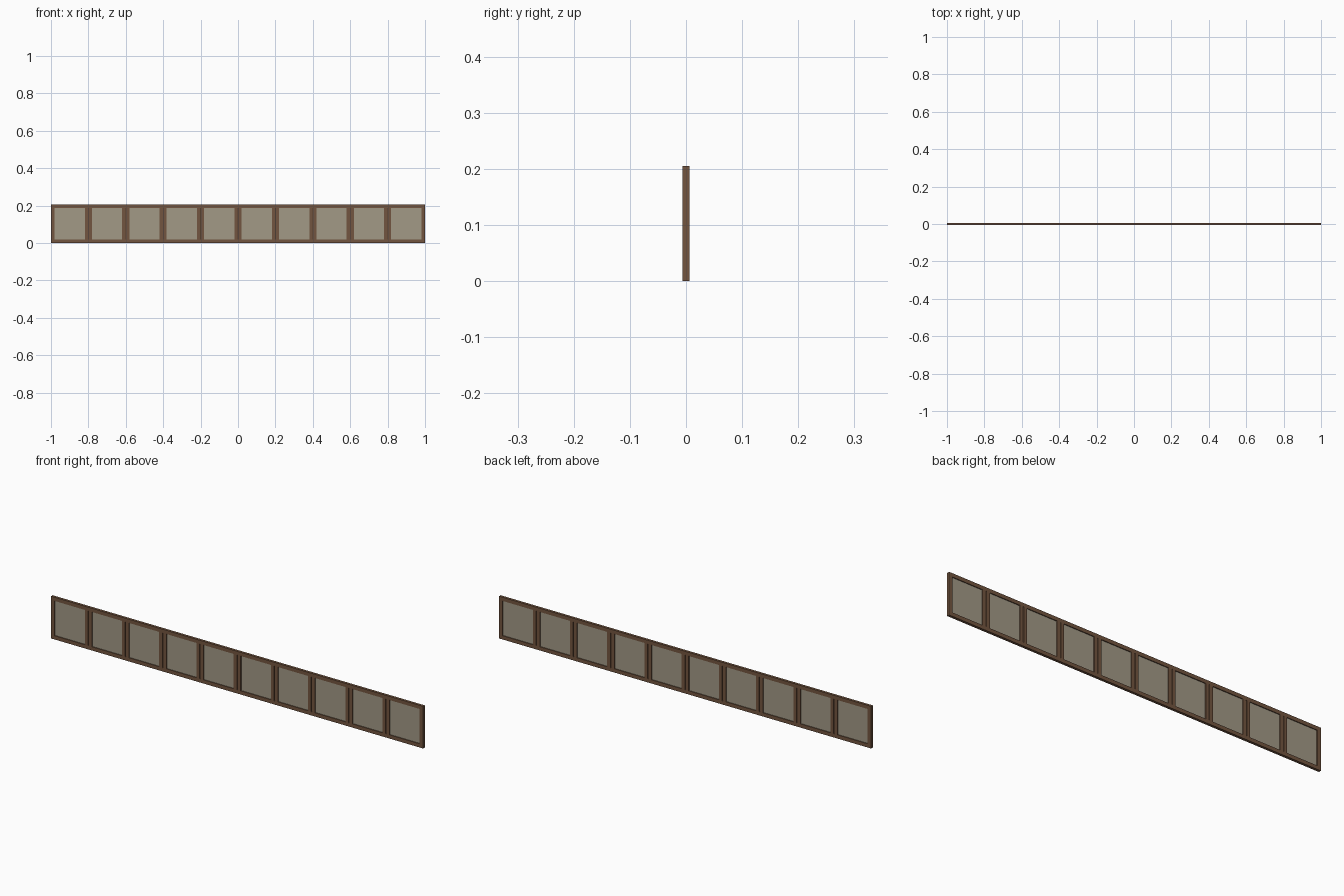
import bpy

if "Cube" in bpy.data.objects:
    bpy.data.objects.remove(bpy.data.objects["Cube"])

BAYS = 10
WIDTH = 2.0 / BAYS
HEIGHT = 0.205
DEPTH = 0.0125
STILE = 0.019
RAIL = 0.018
GAP = 0.004


def material(name, rgb):
    m = bpy.data.materials.new(name)
    m.diffuse_color = (*rgb, 1)
    m.use_nodes = True
    m.node_tree.nodes["Principled BSDF"].inputs["Base Color"].default_value = m.diffuse_color
    return m


wood = material("brown_wood", (0.17, 0.09, 0.05))
dark = material("dark_wood", (0.09, 0.05, 0.028))
pane = material("pane", (0.36, 0.32, 0.24))


def box(name, x0, x1, z0, z1, depth, mat):
    bpy.ops.mesh.primitive_cube_add(size=1, location=((x0 + x1) / 2, 0, (z0 + z1) / 2))
    ob = bpy.context.object
    ob.name = name
    ob.scale = (x1 - x0, depth, z1 - z0)
    bpy.ops.object.transform_apply(location=False, rotation=False, scale=True)
    ob.data.materials.append(mat)
    return ob


# Long top and bottom rails
box("bottom_rail", -1, 1, 0, RAIL, DEPTH, wood)
box("top_rail", -1, 1, HEIGHT - RAIL, HEIGHT, DEPTH, wood)

for i in range(BAYS):
    x0 = -1 + i * WIDTH
    x1 = x0 + WIDTH
    # Stiles either side of the bay, leaving a fine groove between neighbours
    left = x0 + (GAP / 2 if i else 0)
    right = x1 - (GAP / 2 if i < BAYS - 1 else 0)
    box("left_stile", left, x0 + STILE, RAIL, HEIGHT - RAIL, DEPTH, wood)
    box("right_stile", x1 - STILE, right, RAIL, HEIGHT - RAIL, DEPTH, wood)
    # Recessed pane seen from both sides
    box("pane", x0 + STILE, x1 - STILE, RAIL, HEIGHT - RAIL, 0.004, pane)
    # Dark strip closing the groove
    if i < BAYS - 1:
        box("groove_strip", x1 - GAP / 2, x1 + GAP / 2, RAIL, HEIGHT - RAIL, 0.005, dark)
